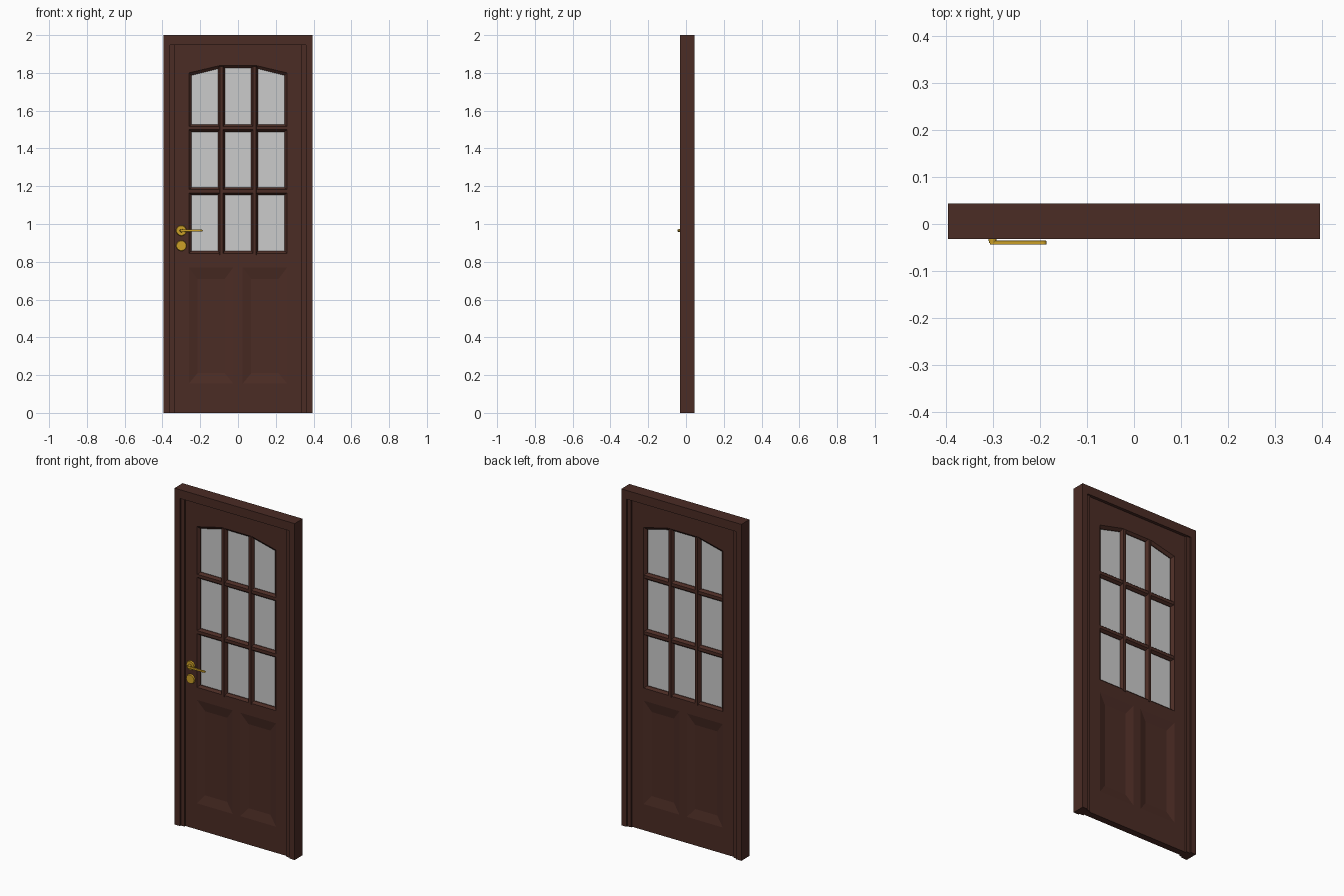
import bpy, bmesh
from math import pi
from mathutils import Matrix, Vector

if "Cube" in bpy.data.objects:
    bpy.data.objects.remove(bpy.data.objects["Cube"])


def material(name, rgb):
    m = bpy.data.materials.new(name)
    m.use_nodes = True
    m.diffuse_color = (*rgb, 1)
    m.node_tree.nodes["Principled BSDF"].inputs["Base Color"].default_value = (*rgb, 1)
    return m


WOOD = material("dark wood", (0.070, 0.025, 0.018))
GLASS = material("pale glass", (0.60, 0.60, 0.60))
BRASS = material("brass", (0.60, 0.35, 0.02))

MID = 0.006      # depth of the door's middle plane
HALF = 0.020     # half thickness of the leaf


def finish(name, bm, mat):
    bmesh.ops.recalc_face_normals(bm, faces=bm.faces)
    mesh = bpy.data.meshes.new(name)
    bm.to_mesh(mesh)
    bm.free()
    mesh.materials.append(mat)
    ob = bpy.data.objects.new(name, mesh)
    bpy.context.collection.objects.link(ob)
    return ob


def loft(name, rings, mat, caps=True):
    """Join rings of points with equal counts into a skin."""
    bm = bmesh.new()
    loops = [[bm.verts.new(p) for p in ring] for ring in rings]
    n = len(loops[0])
    for a, b in zip(loops, loops[1:]):
        for i in range(n):
            j = (i + 1) % n
            bm.faces.new((a[i], a[j], b[j], b[i]))
    if caps:
        bm.faces.new(loops[0])
        bm.faces.new(loops[-1])
    return finish(name, bm, mat)


def at_depth(pts, y):
    return [(x, y, z) for x, z in pts]


def prism(name, pts, y0, y1, mat=WOOD):
    return loft(name, [at_depth(pts, y0), at_depth(pts, y1)], mat)


def rect(x0, x1, z0, z1):
    return [(x0, z0), (x1, z0), (x1, z1), (x0, z1)]


# Mitred casing: one U-shaped outline
W, IN, STOP, TOP = 0.395, 0.36, 0.336, 1.948
prism("casing", [(-W, 0), (-IN, 0), (-IN, TOP), (IN, TOP),
                 (IN, 0), (W, 0), (W, 2), (-W, 2)], -0.032, 0.044)

# Stepped jambs between casing and leaf
for side, s in (("right", -1), ("left", 1)):
    prism(side + "_jamb", rect(s * STOP, s * IN, 0, TOP), -0.023, 0.035)

# Leaf: stiles, arched top rail and lower rails
F, B = MID - HALF, MID + HALF
WX, SILL, SPRING, CROWN = 0.26, 0.845, 1.80, 1.838
for side, s in (("right", -1), ("left", 1)):
    prism(side + "_stile", rect(s * WX, s * STOP, 0, TOP), F, B)
prism("top_rail", [(-WX, SPRING), (-0.10, CROWN), (0.10, CROWN),
                   (WX, SPRING), (WX, TOP), (-WX, TOP)], F, B)
P0, P1, PX = 0.155, 0.77, 0.025
prism("bottom_rail", rect(-WX, WX, 0, P0), F, B)
prism("middle_rail", rect(-WX, WX, P1, SILL), F, B)
prism("centre_stile", rect(-PX, PX, P0, P1), F, B)

# Sunken lower panels, sloped on both faces
for side, s in (("right", -1), ("left", 1)):
    a, b = sorted((s * PX, s * WX))
    outer = rect(a, b, P0, P1)
    inner = rect(a + 0.045, b - 0.045, P0 + 0.055, P1 - 0.06)
    loft(side + "_panel", [at_depth(inner, F + 0.012), at_depth(outer, F),
                           at_depth(outer, B), at_depth(inner, B - 0.012)], WOOD)

# Bevelled moulding lining the window opening
opening = [(-WX, SILL), (WX, SILL), (WX, SPRING),
           (0.10, CROWN), (-0.10, CROWN), (-WX, SPRING)]
lining = [(x * 0.945, z + (0.012 if z == SILL else -0.013)) for x, z in opening]
loft("window_moulding", [at_depth(opening, F), at_depth(lining, F + 0.013),
                         at_depth(lining, B - 0.013), at_depth(opening, B)],
     WOOD, caps=False)

# Glass sheet
prism("glass", opening, MID - 0.002, MID + 0.002, GLASS)

# Glazing bars with chamfered section
def bar(name, start, end, half_width, half_depth):
    start, end = Vector(start), Vector(end)
    along = (end - start).normalized()
    across = Vector((along.z, 0, -along.x))
    section = [(-1, -.3), (-.45, -1), (.45, -1), (1, -.3),
               (1, .3), (.45, 1), (-.45, 1), (-1, .3)]
    loft(name, [[p + across * u * half_width + Vector((0, v * half_depth, 0))
                 for u, v in section] for p in (start, end)], WOOD)


for side, s in (("right", -1), ("left", 1)):
    bar(side + "_upright_bar", (s * 0.088, MID, 0.837), (s * 0.088, MID, 1.835),
        0.018, 0.022)
for place, z in (("lower", 1.173), ("upper", 1.508)):
    bar(place + "_cross_bar", (-WX, MID, z), (WX, MID, z), 0.02, 0.0195)


# Brass furniture on the front
def disc(name, x, z, radius, y0, y1):
    bm = bmesh.new()
    turn = Matrix.Translation((x, (y0 + y1) / 2, z)) @ Matrix.Rotation(pi / 2, 4, "X")
    bmesh.ops.create_cone(bm, cap_ends=True, segments=24, radius1=radius,
                          radius2=radius * 0.9, depth=abs(y1 - y0), matrix=turn)
    return finish(name, bm, BRASS)


HX, HZ = -0.30, 0.965
brass = [disc("handle_rose", HX, HZ, 0.028, F, -0.022),
         disc("keyhole_rose", HX, 0.885, 0.028, F, -0.022),
         disc("handle_neck", HX, HZ, 0.009, -0.022, -0.040)]
lever = prism("handle_lever", [(HX - 0.006, HZ - 0.007), (-0.19, HZ - 0.005),
                               (-0.185, HZ), (-0.19, HZ + 0.005),
                               (HX - 0.006, HZ + 0.007)], -0.044, -0.035, BRASS)
bevel = lever.modifiers.new("rounded", "BEVEL")
bevel.width = 0.002
bevel.segments = 2

# Smooth the round parts, keeping edges sharp
bpy.ops.object.select_all(action="DESELECT")
for ob in brass:
    ob.select_set(True)
bpy.context.view_layer.objects.active = brass[0]
bpy.ops.object.shade_smooth_by_angle()
